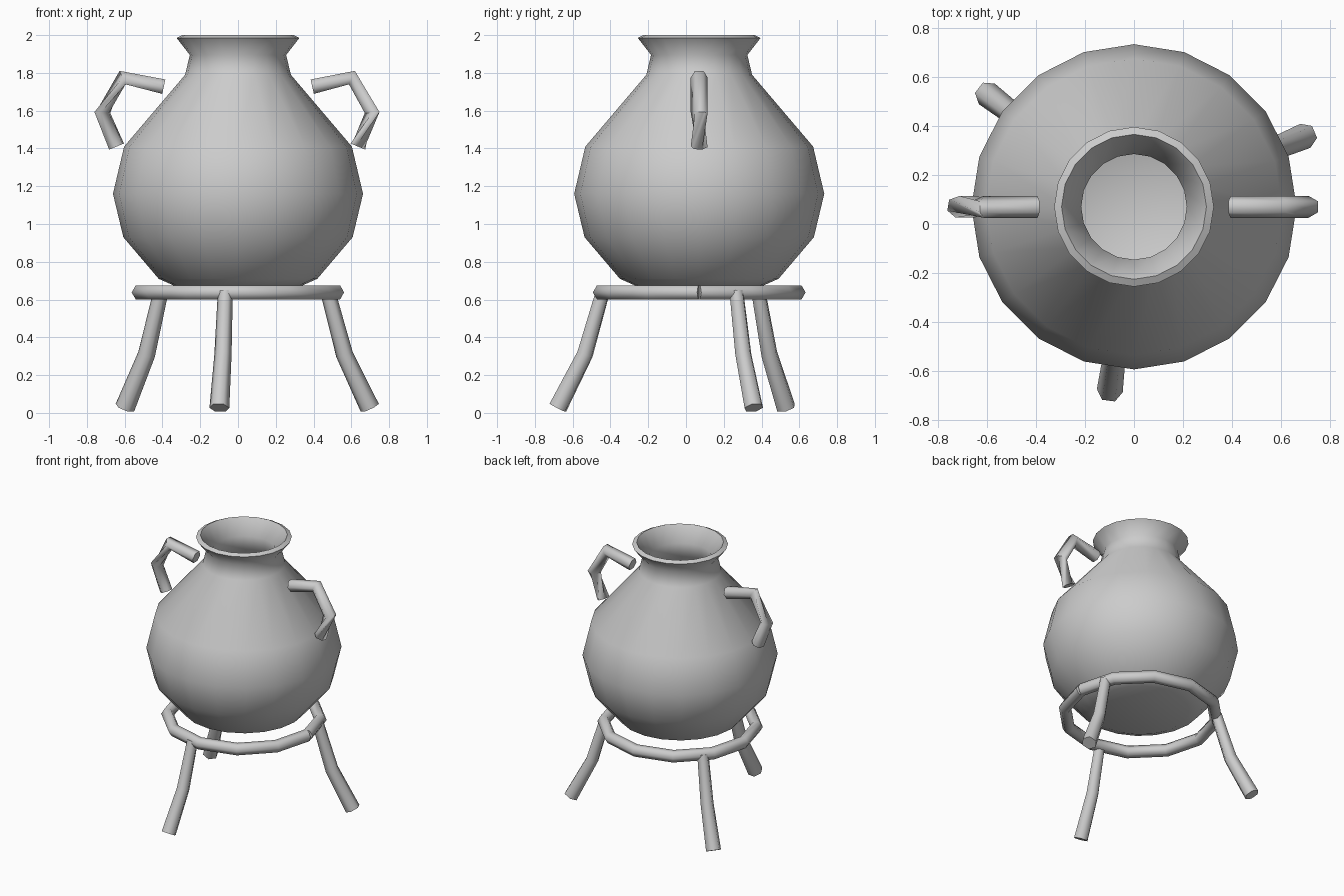
import bpy, bmesh, math
from mathutils import Vector

if "Cube" in bpy.data.objects:
    bpy.data.objects.remove(bpy.data.objects["Cube"])

CY = 0.07  # the vase axis sits slightly behind the origin


def finish(name, bm, angle):
    bmesh.ops.recalc_face_normals(bm, faces=bm.faces)
    for f in bm.faces:
        f.smooth = True
    me = bpy.data.meshes.new(name)
    bm.to_mesh(me)
    bm.free()
    me.set_sharp_from_angle(angle=math.radians(angle))
    ob = bpy.data.objects.new(name, me)
    bpy.context.collection.objects.link(ob)
    return ob


def lathe(name, profile, sides):
    bm = bmesh.new()
    vs = [bm.verts.new((r, CY, z)) for r, z in profile]
    es = [bm.edges.new(p) for p in zip(vs, vs[1:])]
    bmesh.ops.spin(bm, geom=vs + es, cent=(0, CY, 0), axis=(0, 0, 1),
                   angle=math.tau, steps=sides, use_duplicate=False)
    bmesh.ops.remove_doubles(bm, verts=bm.verts, dist=1e-4)
    return finish(name, bm, 70)


def tube(name, path, radii, normal, phase=0, twists=None, sides=6):
    """Sweep a hexagon along a planar path whose plane has the given normal."""
    bm = bmesh.new()
    pts = [Vector(p) for p in path]
    n = Vector(normal).normalized()
    rings = []
    for i, p in enumerate(pts):
        t = Vector((0, 0, 0))
        if i > 0:
            t += (p - pts[i - 1]).normalized()
        if i < len(pts) - 1:
            t += (pts[i + 1] - p).normalized()
        side = t.normalized().cross(n)
        start = math.radians(phase + (twists[i] if twists else 0))
        ring = []
        for k in range(sides):
            a = start + math.tau * k / sides
            ring.append(bm.verts.new(p + radii[i] * (math.cos(a) * n + math.sin(a) * side)))
        rings.append(ring)
    for a, b in zip(rings, rings[1:]):
        for k in range(sides):
            j = (k + 1) % sides
            bm.faces.new((a[k], a[j], b[j], b[k]))
    bm.faces.new(rings[0])
    bm.faces.new(rings[-1])
    return finish(name, bm, 75)


# Hollow vase body with flared rim
lathe("vase", [(0, 0.67), (0.33, 0.67), (0.42, 0.71), (0.607, 0.93), (0.662, 1.16),
               (0.603, 1.41), (0.28, 1.79), (0.255, 1.895), (0.325, 1.985), (0.295, 2.0),
               (0.215, 1.89), (0.24, 1.78), (0.56, 1.40), (0.615, 1.16),
               (0.565, 0.95), (0.39, 0.75), (0, 0.71)], 20)

# Side handles, each with one twisted segment
hook = [(0.393, 1.727), (0.603, 1.775), (0.71, 1.59), (0.635, 1.41)]
for name, s, tw in (("right_handle", 1, (0, 0, 0, 130)), ("left_handle", -1, (0, 0, 130, 130))):
    tube(name, [(s * (x + (0.008 if s < 0 and x > 0.5 else 0)), CY, z) for x, z in hook],
         [0.045] * 4, (0, 1, 0), twists=tw)

# Stand ring, an open hoop whose ends meet on the right
hoop = [(0.52 * math.cos(math.tau * i / 12), CY + 0.52 * math.sin(math.tau * i / 12), 0.638)
        for i in range(13)]
tube("stand_ring", hoop, [0.043] * 13, (0, 0, 1), phase=30)

# Three splayed legs
for name, deg in (("right_leg", 22.5), ("left_leg", 142.5), ("front_leg", 262.5)):
    c, s = math.cos(math.radians(deg)), math.sin(math.radians(deg))
    path = [(r * c, CY + r * s, z) for r, z in ((0.515, 0.64), (0.61, 0.31), (0.755, 0.027))]
    tube(name, path, [0.04, 0.046, 0.053], (-s, c, 0))
